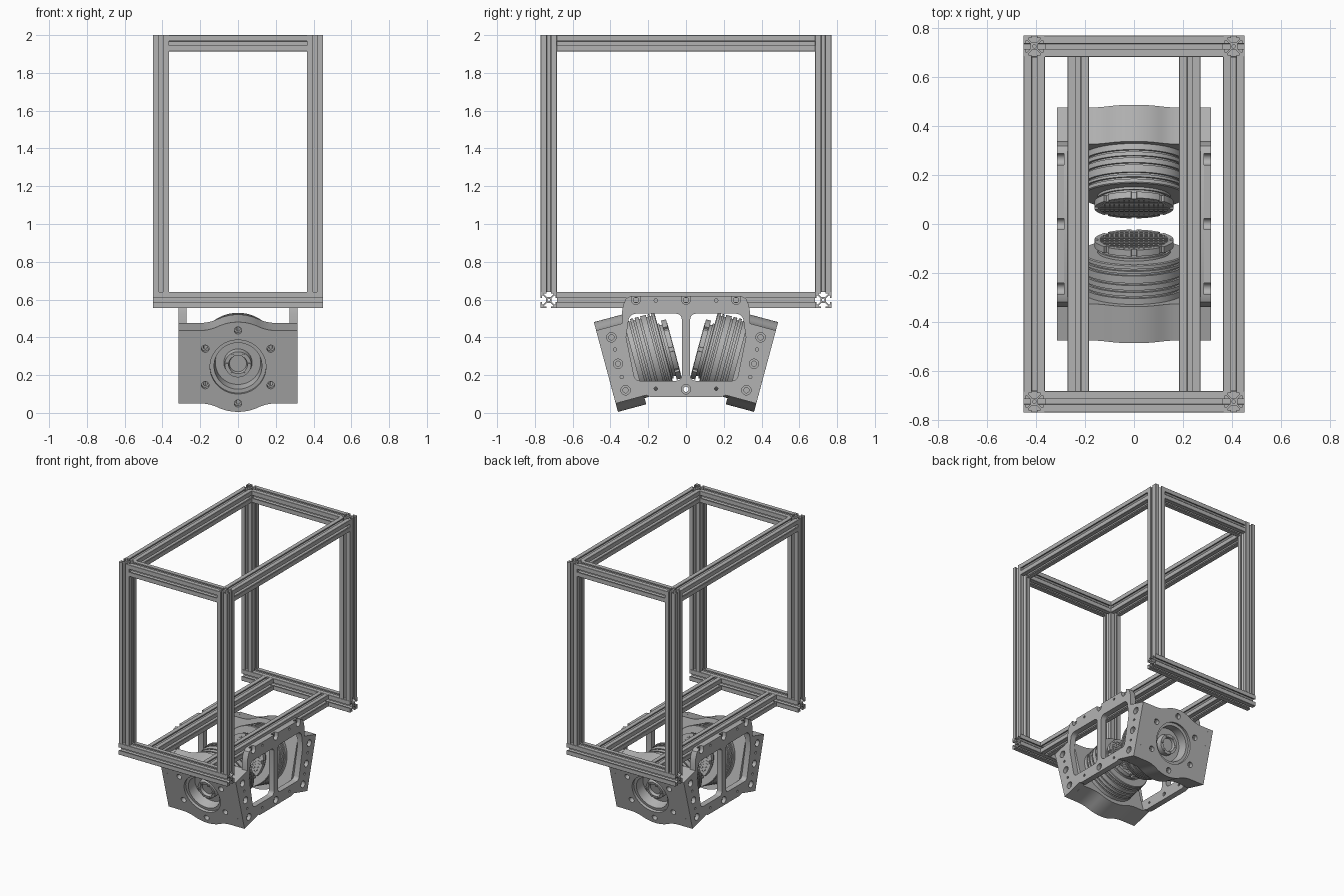
import bpy, bmesh
from math import sin, cos, pi, sqrt, atan2, radians
from mathutils import Matrix, Vector

cube = bpy.data.objects.get("Cube")
if cube:
    bpy.data.objects.remove(cube, do_unlink=True)

metal = bpy.data.materials.new("brushed_grey_metal")
metal.use_nodes = True
GREY = (0.45, 0.45, 0.45, 1)
metal.diffuse_color = GREY
metal.node_tree.nodes["Principled BSDF"].inputs["Base Color"].default_value = GREY
parts = []


def finish(name, bm, matrix):
    bmesh.ops.remove_doubles(bm, verts=bm.verts, dist=1e-5)
    bmesh.ops.recalc_face_normals(bm, faces=bm.faces)
    mesh = bpy.data.meshes.new(name)
    bm.to_mesh(mesh)
    bm.free()
    mesh.materials.clear()
    mesh.materials.append(metal)
    ob = bpy.data.objects.new(name, mesh)
    bpy.context.collection.objects.link(ob)
    ob.matrix_world = matrix
    parts.append(ob)
    return ob


def extrude(name, loops, depth, matrix):
    """Fill an outline (first loop) with holes (other loops), extruded along local z."""
    cu = bpy.data.curves.new(name, 'CURVE')
    cu.dimensions, cu.fill_mode, cu.extrude = '2D', 'BOTH', depth / 2
    for loop in loops:
        sp = cu.splines.new('POLY')
        sp.points.add(len(loop) - 1)
        for p, (a, b) in zip(sp.points, loop):
            p.co = (a, b, 0, 1)
        sp.use_cyclic_u = True
    tmp = bpy.data.objects.new(name + "_outline", cu)
    bpy.context.collection.objects.link(tmp)
    bpy.context.view_layer.update()
    mesh = bpy.data.meshes.new_from_object(tmp.evaluated_get(bpy.context.evaluated_depsgraph_get()))
    bm = bmesh.new()
    bm.from_mesh(mesh)
    bpy.data.objects.remove(tmp)
    bpy.data.curves.remove(cu)
    bpy.data.meshes.remove(mesh)
    bmesh.ops.translate(bm, verts=bm.verts, vec=(0, 0, depth / 2))
    return finish(name, bm, matrix)


def lathe(name, profile, matrix, steps=64):
    bm = bmesh.new()
    vs = [bm.verts.new((r, 0, t)) for r, t in profile]
    es = [bm.edges.new(pair) for pair in zip(vs, vs[1:])]
    bmesh.ops.spin(bm, geom=vs + es, cent=(0, 0, 0), axis=(0, 0, 1), angle=2 * pi, steps=steps)
    return finish(name, bm, matrix)


def arc(cx, cy, r, a0, a1, n=8):
    angles = [radians(a0 + (a1 - a0) * i / n) for i in range(n + 1)]
    return [(cx + r * cos(a), cy + r * sin(a)) for a in angles]


def circle(cx, cy, r, n=20):
    return arc(cx, cy, r, 0, 360, n)[:-1]


def flip(pts):
    return [(-a, b) for a, b in reversed(pts)]


# Slotted frame bars
H = 0.0435
side = [(0.96, 1), (0.27, 1), (0.27, 0.8), (0.56, 0.8), (0.56, 0.7), (0.24, 0.36)]
side += flip(side)
bar_outline = []
for k in range(4):
    c, s = [(1, 0), (0, 1), (-1, 0), (0, -1)][k]
    bar_outline += [(H * (a * c - b * s), H * (a * s + b * c)) for a, b in side]
bar_loops = [bar_outline, circle(0, 0, H * 0.16, 12)]


def bar(name, start, axis, length):
    rot = Vector(axis).to_track_quat('Z', 'Y').to_matrix().to_4x4()
    extrude(name, bar_loops, length, Matrix.Translation(start) @ rot)


PX, PY, LOW, HIGH = 0.4075, 0.7265, 0.5975, 1.9565
for sx, lr in ((-1, "right"), (1, "left")):
    for sy, fb in ((-1, "front"), (1, "back")):
        bar(f"post_{fb}_{lr}", (sx * PX, sy * PY, LOW + H), (0, 0, 1), 2 - LOW - H)
    bar(f"top_side_bar_{lr}", (sx * PX, -PY + H, HIGH), (0, 1, 0), 2 * (PY - H))
    bar(f"carrier_rail_{lr}", (sx * 0.2285, -PY + H, LOW), (0, 1, 0), 2 * (PY - H))
for sy, fb in ((-1, "front"), (1, "back")):
    bar(f"top_cross_bar_{fb}", (-PX + H, sy * PY, HIGH), (1, 0, 0), 2 * (PX - H))
    bar(f"bottom_cross_bar_{fb}", (-PX - H, sy * PY, LOW), (1, 0, 0), 2 * (PX + H))

# Side plates: an inner layer with bolt holes and an outer layer with counterbores
half = [(0.29, 0.62), (0.318, 0.606), (0.333, 0.57), (0.34, 0.525), (0.34, 0.473),
        (0.476, 0.436), (0.372, 0.05), (0.21, 0.094), (0.19, 0.085)]


def slot(y):
    return [(y - 0.023, 0.62)] + arc(y, 0.597, 0.023, 180, 360) + [(y + 0.023, 0.62)]


slots = slot(-0.265) + slot(0) + slot(0.265)
outer = slots + half + flip(half)
inner = half + flip(half)
window = ([(0.317, 0.40), (0.308, 0.465)] + arc(0.265, 0.485, 0.04, 10, 90, 5)
          + arc(0.052, 0.495, 0.03, 90, 180, 5) + arc(0.052, 0.20, 0.03, 180, 270, 5)
          + arc(0.245, 0.20, 0.03, 270, 350, 5))
windows = [window, flip(window)]
bolts = [(0, 0.125)] + [(s * y, z) for s in (-1, 1) for y, z in ((0.395, 0.4), (0.36, 0.26), (0.32, 0.12))]
top_bolts = [(-0.265, 0.597), (0, 0.597), (0.265, 0.597)]
pins = [(s * y, z) for s in (-1, 1) for y, z in ((0.16, 0.595), (0.16, 0.128), (0.376, 0.335), (0.34, 0.19))]
pin_holes = [circle(y, z, 0.009, 10) for y, z in pins]
inner_loops = [inner] + windows + pin_holes + [circle(y, z, 0.014) for y, z in bolts + top_bolts]
outer_loops = [outer] + windows + pin_holes + [circle(y, z, 0.025) for y, z in bolts]
upright = Matrix(((0, 0, 1, 0), (1, 0, 0, 0), (0, 1, 0, 0), (0, 0, 0, 1)))
IN, MID, OUT = 0.272, 0.287, 0.315
for lr, xi, xo in (("left", IN, MID), ("right", -MID, -OUT)):
    extrude(f"side_plate_inner_{lr}", inner_loops, MID - IN, Matrix.Translation((xi, 0, 0)) @ upright)
    extrude(f"side_plate_outer_{lr}", outer_loops, OUT - MID, Matrix.Translation((xo, 0, 0)) @ upright)

# Tilted end block outline: a flat block with a round bulge above and below
R, V, F = 0.246, 0.2, 0.21
fx = sqrt((R + F) ** 2 - (V + F) ** 2)
turn = atan2(V + F, fx) * 180 / pi
bulge = ([(IN, V)] + arc(fx, V + F, F, -90, turn - 180, 6)
         + arc(0, 0, R, turn, 180 - turn, 16)[1:-1]
         + flip(arc(fx, V + F, F, -90, turn - 180, 6)) + [(-IN, V)])
block = bulge + [(-a, -b) for a, b in bulge]
hexagon = [(V * cos(radians(a)), V * sin(radians(a))) for a in range(30, 390, 60)]
block_front = [block, circle(0, 0, 0.148, 64)] + [circle(a, b, 0.02, 16) for a, b in hexagon]
block_rear = [block, circle(0, 0, 0.148, 64)] + [circle(a, b, 0.011, 12) for a, b in hexagon]

# Barrel profile (radius, distance along the axis), with ring grooves
barrel = [(0, 0.07), (0.045, 0.07), (0.05, 0.05), (0.07, 0.05), (0.075, 0.09), (0.12, 0.09),
          (0.127, 0.02), (0.155, 0.02), (0.155, 0.15), (0.212, 0.15)]
for t in (0.18, 0.205, 0.235, 0.275, 0.295):
    barrel += [(0.212, t), (0.2, t), (0.2, t + 0.009), (0.212, t + 0.009)]
barrel += [(0.212, 0.318), (0.208, 0.322), (0.15, 0.322), (0.15, 0.332), (0.14, 0.332),
           (0.14, 0.346), (0, 0.346)]

# Notched end disc
disc = []
for k in range(8):
    disc += arc(0, 0, 0.162, k * 45 + 4, k * 45 + 41, 6) + arc(0, 0, 0.148, k * 45 + 41, k * 45 + 49, 2)


def grille(name, matrix):
    bm = bmesh.new()
    for i in range(-6, 7):
        d = i * 0.02
        length = 2 * sqrt(0.14 ** 2 - d * d)
        for size, pos in (((length, 0.006, 0.005), (0, d)), ((0.006, length, 0.004), (d, 0))):
            m = Matrix.Translation((*pos, 0.372)) @ Matrix.Diagonal((*size, 1))
            bmesh.ops.create_cube(bm, size=1, matrix=m)
    finish(name, bm, matrix)


# Two facing units, tilted upwards towards the middle
ca, sa = cos(radians(15)), sin(radians(15))
tilt = Matrix(((-1, 0, 0, 0), (0, -sa, ca, -0.424), (0, ca, sa, 0.243), (0, 0, 0, 1)))
for fb, spin in (("front", 0), ("back", pi)):
    M = Matrix.Rotation(spin, 4, 'Z') @ tilt
    extrude(f"end_block_face_{fb}", block_front, 0.03, M)
    extrude(f"end_block_body_{fb}", block_rear, 0.125, M @ Matrix.Translation((0, 0, 0.03)))
    lathe(f"barrel_{fb}", barrel, M)
    extrude(f"end_disc_{fb}", [disc], 0.027, M @ Matrix.Translation((0, 0, 0.345)))
    grille(f"disc_grille_{fb}", M)
    for k in range(6):
        a = k * pi / 3
        spot = Matrix.Translation((0.058 * cos(a), 0.058 * sin(a), 0.043))
        extrude(f"hub_bolt_{fb}_{k + 1}", [circle(0, 0, 0.009, 10)], 0.01, M @ spot)

# Smooth shading with sharp edges kept
bpy.ops.object.select_all(action='DESELECT')
for ob in parts:
    ob.select_set(True)
bpy.context.view_layer.objects.active = parts[0]
bpy.ops.object.shade_smooth_by_angle(angle=radians(30))
